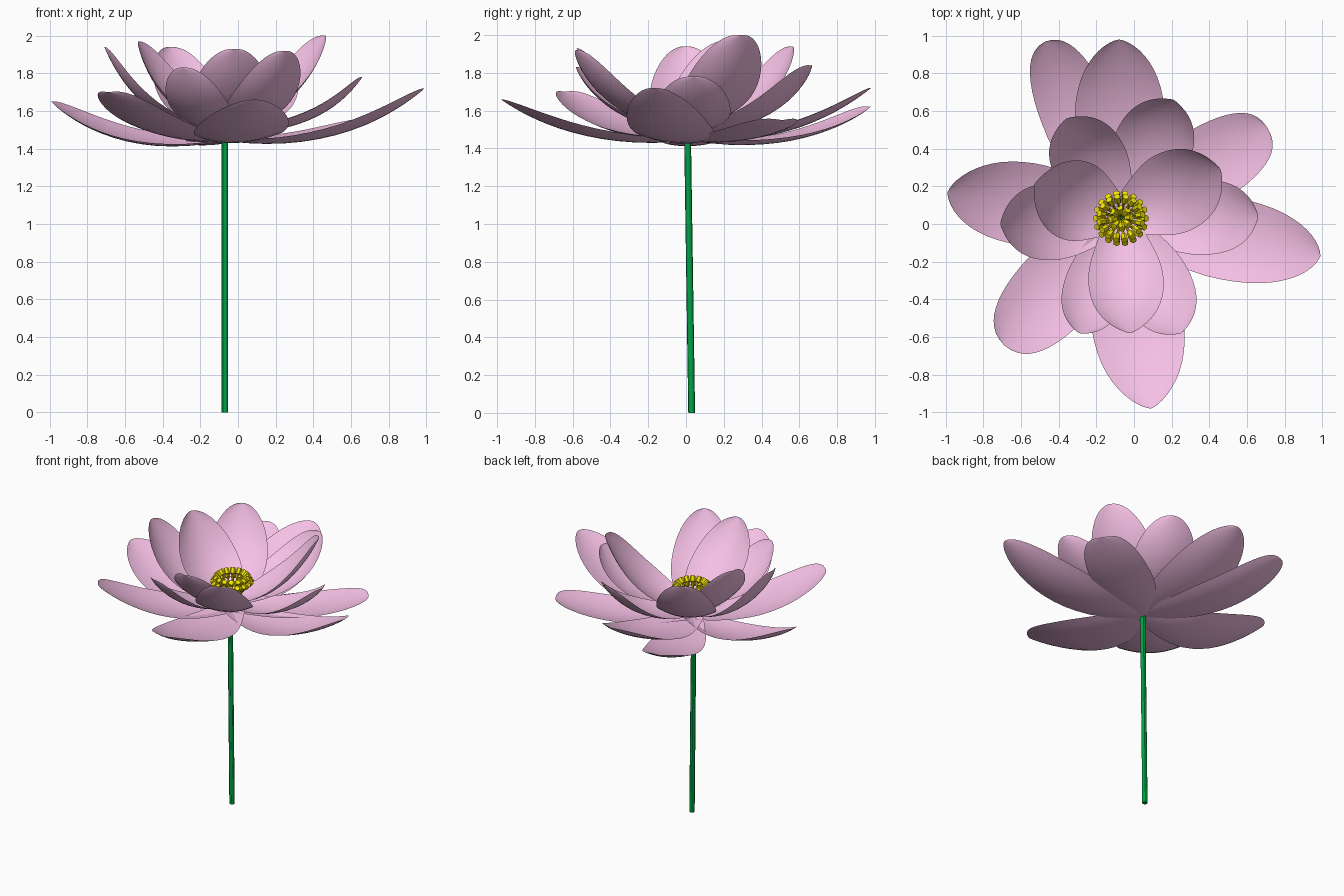
import bpy, bmesh, math
from mathutils import Vector

if "Cube" in bpy.data.objects:
    bpy.data.objects.remove(bpy.data.objects["Cube"])

CX, CY = -0.07, 0.03          # flower axis


def material(name, rgb):
    m = bpy.data.materials.new(name)
    m.diffuse_color = (*rgb, 1)
    m.use_nodes = True
    m.node_tree.nodes["Principled BSDF"].inputs["Base Color"].default_value = m.diffuse_color
    return m


PINK = material("petal_pink", (0.92, 0.53, 0.79))
GREEN = material("stem_green", (0.0, 0.36, 0.06))
YELLOW = material("stamen_yellow", (0.9, 0.78, 0.0))


def finish(name, bm, mat, smooth=True):
    me = bpy.data.meshes.new(name)
    bm.to_mesh(me)
    bm.free()
    ob = bpy.data.objects.new(name, me)
    bpy.context.collection.objects.link(ob)
    me.materials.append(mat)
    for p in me.polygons:
        p.use_smooth = smooth
    return ob


def petal(name, tip, hw, zb, ctrl_z, f=0.6, curl=0.2, round_=0.6, roll=0.0):
    """Thin cupped leaf along a quadratic spine from the axis to the tip."""
    tip = Vector(tip)
    flat = Vector((tip.x - CX, tip.y - CY, 0))
    d = flat.normalized()
    side = Vector((-d.y, d.x, 0))
    p0 = Vector((CX, CY, zb)) + d * 0.01
    p1 = Vector((CX, CY, ctrl_z)) + flat * f
    bm = bmesh.new()
    rows, n, m, peak = [], 18, 10, 0.5
    for i in range(n + 1):
        t = math.sin(math.pi / 2 * i / n)
        pos = p0 * (1 - t) ** 2 + p1 * 2 * t * (1 - t) + tip * t * t
        tan = ((p1 - p0) * (1 - t) + (tip - p1) * t).normalized()
        nor = tan.cross(side)
        if t < peak:
            w = 0.42 + 0.58 * math.sin(math.pi / 2 * t / peak)
        else:
            w = max(0, 1 - ((t - peak) / (1 - peak)) ** 2.2) ** round_
        w *= hw
        rows.append([bm.verts.new(pos + side * w * u
                                  + nor * w * (curl * u * u + roll * u))
                     for u in (2 * j / m - 1 for j in range(m + 1))])
    for a, b in zip(rows, rows[1:]):
        for j in range(m):
            bm.faces.new((a[j], b[j], b[j + 1], a[j + 1]))
    bmesh.ops.remove_doubles(bm, verts=bm.verts, dist=1e-5)
    finish(name, bm, PINK)


# Outer whorl: tip, half width, control height, tip roundness, sideways roll
for k, (tip, hw, cz, r, roll) in enumerate([
        ((0.99, -0.17, 1.72), 0.22, 1.36, 0.57, 0),
        ((-0.99, 0.17, 1.65), 0.22, 1.34, 0.60, -0.12),
        ((0.09, -0.98, 1.66), 0.245, 1.38, 0.66, 0),
        ((-0.69, -0.645, 1.70), 0.22, 1.41, 0.38, 0),
        ((-0.47, 0.97, 1.62), 0.19, 1.35, 0.40, 0),
        ((-0.08, 0.98, 1.72), 0.24, 1.41, 0.57, 0),
        ((0.71, 0.51, 1.55), 0.205, 1.40, 0.36, 0)]):
    petal(f"outer_petal_{k + 1}", tip, hw, 1.44, cz, 0.59, 0.17, r, roll)

# Middle whorl
for k, (tip, hw, cz, r) in enumerate([
        ((0.66, 0.04, 1.78), 0.20, 1.47, 0.50),
        ((-0.71, 0.0, 1.94), 0.205, 1.50, 0.50),
        ((-0.29, -0.58, 1.83), 0.17, 1.51, 0.50),
        ((0.25, -0.58, 1.92), 0.19, 1.53, 0.50),
        ((-0.36, 0.56, 1.94), 0.20, 1.53, 0.48),
        ((0.21, 0.66, 1.84), 0.21, 1.49, 0.48)]):
    petal(f"middle_petal_{k + 1}", tip, hw, 1.48, cz, 0.71, 0.24, r)

# Inner petals
petal("inner_petal_left", (-0.53, 0.21, 1.97), 0.215, 1.50, 1.55, 0.67, 0.27, 0.54)
petal("inner_petal_right", (0.46, 0.29, 2.0), 0.22, 1.50, 1.57, 0.67, 0.27, 0.47)
petal("inner_petal_front", (-0.02, -0.58, 1.93), 0.20, 1.50, 1.56, 0.68, 0.3, 0.54)


def rod(bm, a, b, r1, r2, seg):
    """Tapered rod between two points."""
    a, b = Vector(a), Vector(b)
    q = Vector((0, 0, 1)).rotation_difference(b - a)
    vs = bmesh.ops.create_cone(bm, cap_ends=True, segments=seg, radius1=r1,
                               radius2=r2, depth=(b - a).length)["verts"]
    for v in vs:
        v.co = q @ v.co + (a + b) / 2


# Stem, leaning slightly
bm = bmesh.new()
rod(bm, (CX, 0.03, 0), (CX, 0.008, 1.48), 0.018, 0.018, 12)
stem = finish("stem", bm, GREEN)
bpy.context.view_layer.objects.active = stem
stem.select_set(True)
bpy.ops.object.shade_smooth_by_angle()

# Stamens: thin filaments fanning out, each with a thicker anther
bm = bmesh.new()
for count, r, z, off in ((18, 0.108, 1.62, 0), (16, 0.09, 1.655, 0.17),
                         (8, 0.03, 1.58, 0.1)):
    for i in range(count):
        a = off + math.tau * i / count
        c, s = math.cos(a), math.sin(a)
        mid = (CX + r * c, CY + r * s, z)
        rod(bm, (CX + 0.012 * c, CY + 0.012 * s, 1.49), mid, 0.005, 0.006, 5)
        rod(bm, mid, (CX + (r + 0.028) * c, CY + (r + 0.028) * s, z + 0.03),
            0.018, 0.018, 6)
finish("stamens", bm, YELLOW, False)
